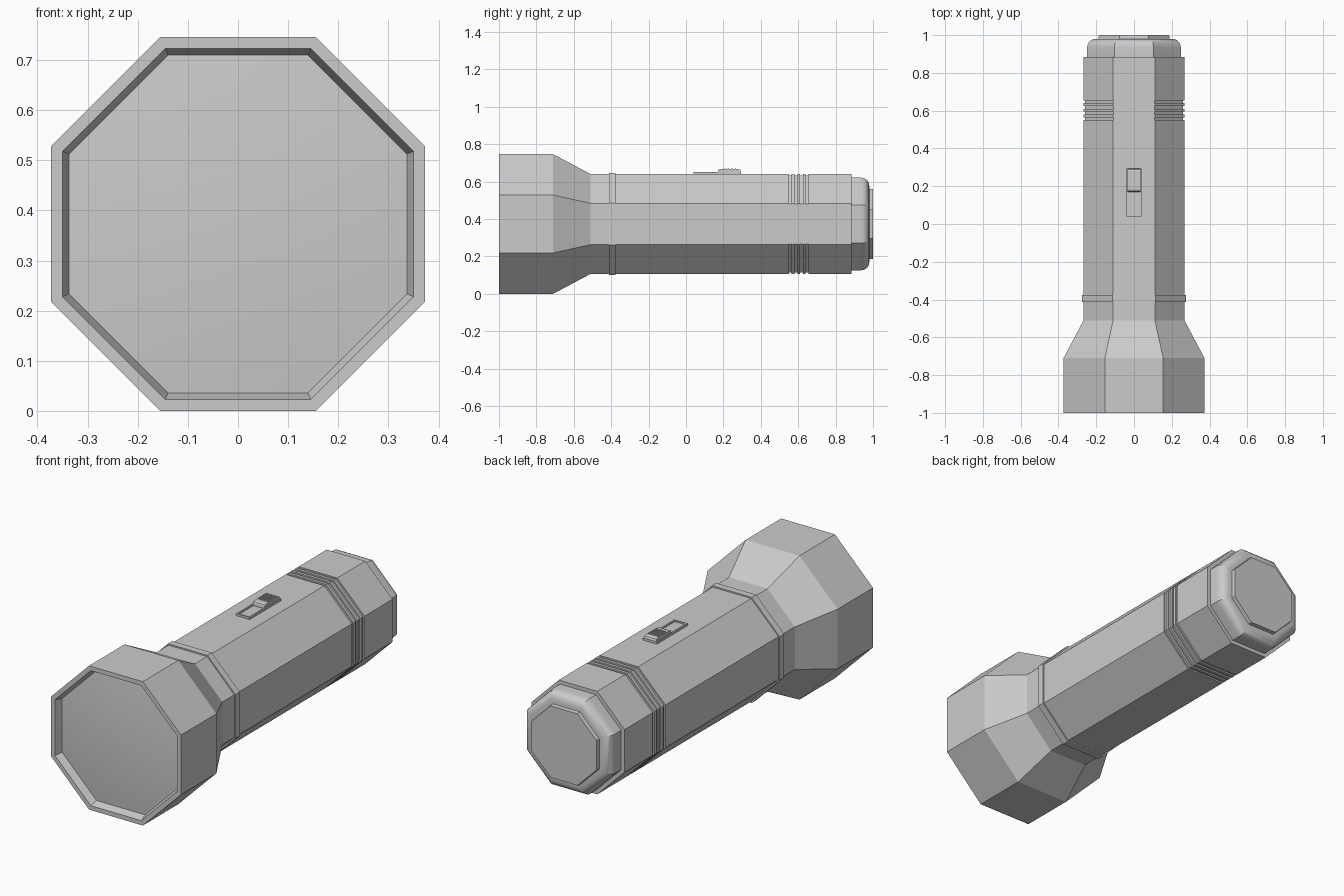
import bpy, bmesh, math

cube = bpy.data.objects.get("Cube")
if cube:
    bpy.data.objects.remove(cube)

AXIS_Z = 0.373   # height of the long axis
TOP = AXIS_Z + 0.267

grey = bpy.data.materials.new("plain_grey")
grey.use_nodes = True
grey.diffuse_color = (0.6, 0.6, 0.6, 1)
grey.node_tree.nodes["Principled BSDF"].inputs["Base Color"].default_value = (0.6, 0.6, 0.6, 1)


def finish(bm, name):
    bmesh.ops.recalc_face_normals(bm, faces=bm.faces)
    mesh = bpy.data.meshes.new(name)
    bm.to_mesh(mesh)
    bm.free()
    mesh.materials.append(grey)
    obj = bpy.data.objects.new(name, mesh)
    bpy.context.collection.objects.link(obj)
    return obj


def octagon_loft(name, profile, closed=False):
    """Sweep (y, flat-to-centre distance) pairs around the axis as an octagon."""
    bm = bmesh.new()
    rings = []
    for y, flat in profile:
        r = flat / math.cos(math.pi / 8)
        angles = [math.pi / 8 + i * math.pi / 4 for i in range(8)]
        rings.append([bm.verts.new((r * math.cos(a), y, AXIS_Z + r * math.sin(a))) for a in angles])
    pairs = list(zip(rings, rings[1:]))
    if closed:
        pairs.append((rings[-1], rings[0]))
    else:
        bm.faces.new(rings[0])
        bm.faces.new(rings[-1])
    for a, b in pairs:
        for i in range(8):
            j = (i + 1) % 8
            bm.faces.new((a[i], a[j], b[j], b[i]))
    return finish(bm, name)


def box(name, x, y0, y1, z0, z1, bevel=0.0):
    bm = bmesh.new()
    bmesh.ops.create_cube(bm, size=1)
    for v in bm.verts:
        v.co = (v.co.x * 2 * x, y0 if v.co.y < 0 else y1, z0 if v.co.z < 0 else z1)
    if bevel:
        edges = [e for e in bm.edges if all(v.co.z > z0 + 1e-4 for v in e.verts)
                 and abs(e.verts[0].co.x - e.verts[1].co.x) > 1e-4]
        bmesh.ops.bevel(bm, geom=edges, offset=bevel, segments=2, affect='EDGES', profile=0.5)
    return finish(bm, name)


# Flared head with an open, slightly tapered rim
octagon_loft("head", [(-0.96, 0.337), (-1.0, 0.35), (-1.0, 0.373), (-0.71, 0.373),
                      (-0.51, 0.267), (-0.50, 0.24), (-0.90, 0.24)], closed=True)

# Gently domed lens
bm = bmesh.new()
steps = 6
rings = []
for k in range(1, steps + 1):
    t = k / steps
    r = 0.337 * t / math.cos(math.pi / 8)
    y = -0.96 - 0.02 * (1 - t * t)
    rings.append([bm.verts.new((r * math.cos(math.pi / 8 + i * math.pi / 4), y,
                                AXIS_Z + r * math.sin(math.pi / 8 + i * math.pi / 4)))
                  for i in range(8)])
tip = bm.verts.new((0, -0.98, AXIS_Z))
for i in range(8):
    j = (i + 1) % 8
    bm.faces.new((tip, rings[0][i], rings[0][j]))
    for a, b in zip(rings, rings[1:]):
        bm.faces.new((a[i], b[i], b[j], a[j]))
for f in bm.faces:
    f.smooth = True
lens = finish(bm, "lens")

# Barrel with four grip grooves
barrel = [(-0.52, 0.262), (-0.51, 0.267)]
for k in range(4):
    y = 0.55 + k * 0.03
    barrel += [(y, 0.267), (y, 0.260), (y + 0.015, 0.260), (y + 0.015, 0.267)]
barrel += [(0.885, 0.267)]
octagon_loft("barrel", barrel)
octagon_loft("collar_ring", [(-0.412, 0.26), (-0.412, 0.274), (-0.376, 0.274), (-0.376, 0.26)], closed=True)

# Rounded tail cap with a raised end plate
cap = [(0.88, 0.248), (0.935, 0.248)]
for k in range(1, 6):
    a = k * math.pi / 10
    cap.append((0.935 + 0.045 * math.sin(a), 0.203 + 0.045 * math.cos(a)))
tail = octagon_loft("tail_cap", cap)
octagon_loft("end_plate", [(0.97, 0.19), (1.0, 0.186)])

# Switch: framed slot and ribbed slider
for side, x in (("left", 0.035), ("right", -0.035)):
    rail = box("switch_rail_" + side, 0.004, 0.04, 0.295, TOP - 0.01, TOP + 0.011)
    rail.location.x = x
box("switch_frame_front", 0.039, 0.04, 0.048, TOP - 0.01, TOP + 0.011)
box("switch_frame_back", 0.039, 0.287, 0.295, TOP - 0.01, TOP + 0.011)
box("switch_slot", 0.034, 0.045, 0.29, TOP - 0.01, TOP + 0.004)
box("slider", 0.034, 0.17, 0.293, TOP - 0.005, TOP + 0.026, bevel=0.012)
for k in range(4):
    y = 0.205 + k * 0.018
    box(f"slider_rib_{k + 1}", 0.03, y, y + 0.008, TOP + 0.02, TOP + 0.031)

# Smooth the tail curve and lens while keeping the octagon edges sharp
bpy.ops.object.select_all(action='DESELECT')
for obj in (tail, lens):
    obj.select_set(True)
    bpy.context.view_layer.objects.active = obj
bpy.ops.object.shade_smooth_by_angle(angle=math.radians(30))
